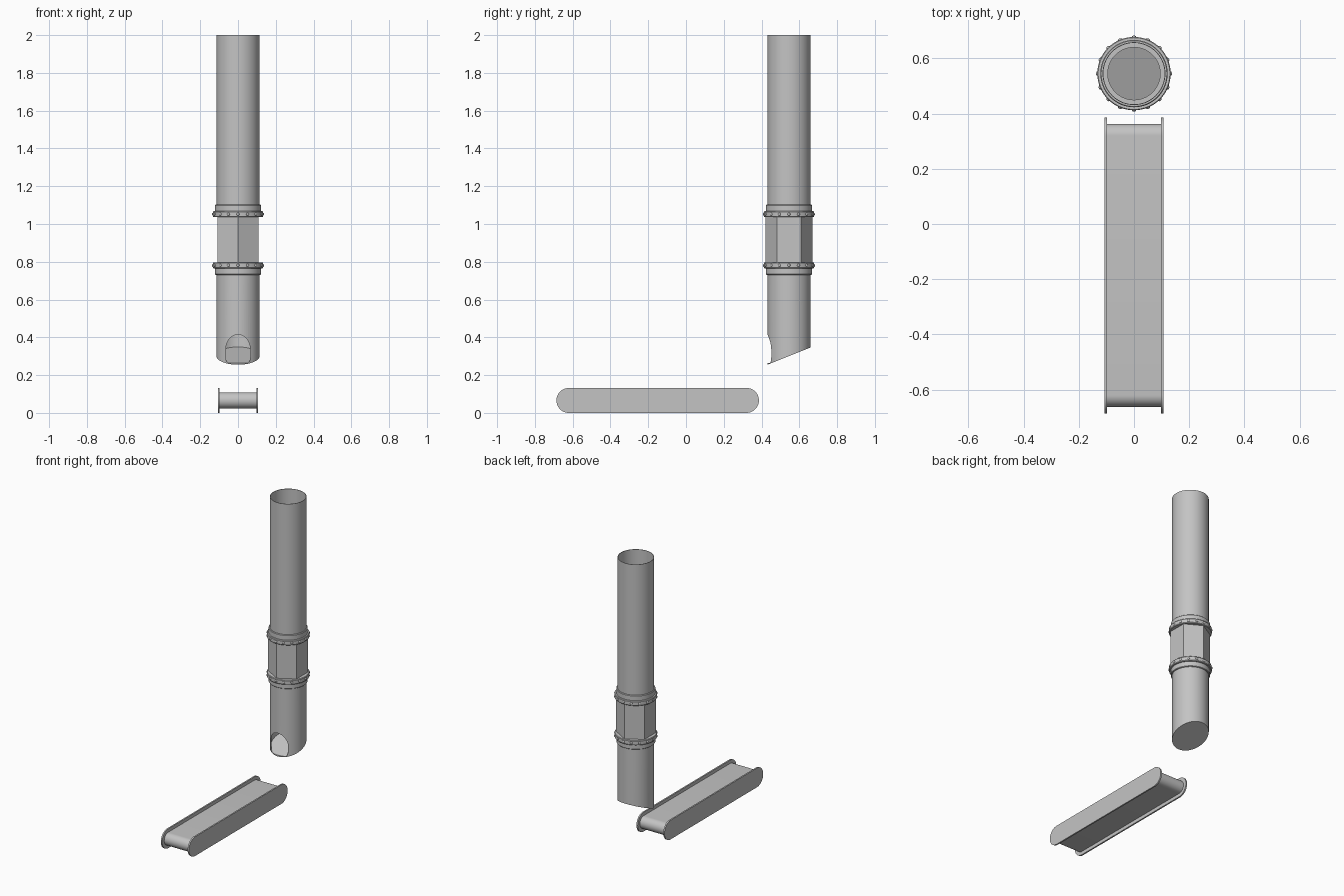
import bpy, bmesh, math
from mathutils import Matrix

if "Cube" in bpy.data.objects:
    bpy.data.objects.remove(bpy.data.objects["Cube"])

PY = 0.545          # pipe axis position in y
R = 0.114           # pipe radius
SEG = 64

grey = bpy.data.materials.new("light grey metal")
grey.diffuse_color = (0.55, 0.55, 0.55, 1)
grey.use_nodes = True
grey.node_tree.nodes["Principled BSDF"].inputs["Base Color"].default_value = grey.diffuse_color


def finish(name, bm, angle=30):
    bmesh.ops.recalc_face_normals(bm, faces=bm.faces)
    me = bpy.data.meshes.new(name)
    bm.to_mesh(me)
    bm.free()
    ob = bpy.data.objects.new(name, me)
    bpy.context.collection.objects.link(ob)
    me.materials.append(grey)
    smooth(ob, angle)
    return ob


def smooth(ob, angle=30):
    bpy.ops.object.select_all(action='DESELECT')
    ob.select_set(True)
    bpy.context.view_layer.objects.active = ob
    bpy.ops.object.shade_smooth_by_angle(angle=math.radians(angle))


def floor_z(y):
    """Height of the slanted chute floor."""
    return 0.255 + 0.4 * (y - (PY - R))


def lathe(name, profile, seg=SEG, turn=0.0, slant=False):
    """Spin a closed (radius, z) profile round the pipe axis."""
    bm = bmesh.new()
    rings = []
    for i in range(seg):
        a = turn + 2 * math.pi * i / seg
        ring = []
        for r, z in profile:
            y = PY + r * math.sin(a)
            ring.append(bm.verts.new((r * math.cos(a), y, floor_z(y) + z if slant and z < 0.1 else z)))
        rings.append(ring)
    n = len(profile)
    for i in range(seg):
        p, q = rings[i], rings[(i + 1) % seg]
        for j in range(n):
            k = (j + 1) % n
            bm.faces.new((p[j], q[j], q[k], p[k]))
    return finish(name, bm)


def prism(name, pts, axis, lo, hi):
    """Extrude an outline along x (points are y, z) or y (points are x, z)."""
    bm = bmesh.new()
    def put(p, d):
        return (d, p[0], p[1]) if axis == 'x' else (p[0], d, p[1])
    a = [bm.verts.new(put(p, lo)) for p in pts]
    b = [bm.verts.new(put(p, hi)) for p in pts]
    bm.faces.new(a)
    bm.faces.new(b)
    for i in range(len(pts)):
        j = (i + 1) % len(pts)
        bm.faces.new((a[i], a[j], b[j], b[i]))
    return finish(name, bm)


def stadium(r, y0=-0.62, y1=0.32, z=0.066, n=24):
    pts = []
    for cy, start in ((y1, -math.pi / 2), (y0, math.pi / 2)):
        for i in range(n + 1):
            a = start + math.pi * i / n
            pts.append((cy + r * math.cos(a), z + r * math.sin(a)))
    return pts


# Conveyor: belt loop between two side plates
prism("conveyor_belt", stadium(0.043), 'x', -0.098, 0.098)
for side, lo in (("left", -0.107), ("right", 0.097)):
    prism("side_plate_" + side, stadium(0.066), 'x', lo, lo + 0.010)

# Upper pipe, open at the top
W = R - 0.003
lathe("upper_pipe", [(R, 1.05), (R, 2.0), (W, 2.0), (W, 1.05)])

# Hexagonal middle section with corners to the front and back
lathe("hex_section", [(0.125, 0.78), (0.125, 1.05), (0.121, 1.05), (0.121, 0.78)],
      seg=6, turn=math.pi / 2)

# Lower pipe, cut at a slant, with an arched outlet at the front
lower = lathe("lower_pipe", [(R, 0.0), (R, 0.78), (W, 0.78), (W, 0.0)], slant=True)
arch = [(-0.055, 0.264), (0.055, 0.264), (0.062, 0.275), (0.065, 0.295)]
arch += [(0.065 * math.cos(math.pi * i / 24), 0.335 + 0.08 * math.sin(math.pi * i / 24))
         for i in range(25)]
arch += [(-0.065, 0.295), (-0.062, 0.275)]
cutter = prism("outlet_cutter", arch, 'y', 0.35, PY - 0.04)
cutter.hide_render = True
mod = lower.modifiers.new("outlet", 'BOOLEAN')
mod.operation = 'DIFFERENCE'
mod.solver = 'EXACT'
mod.object = cutter
bpy.context.view_layer.objects.active = lower
bpy.ops.object.modifier_apply(modifier=mod.name)
bpy.data.objects.remove(cutter)
smooth(lower)

# Slanted floor closing the lower pipe
bm = bmesh.new()
for dz in (0.0, 0.004):
    ring = []
    for i in range(SEG):
        a = 2 * math.pi * i / SEG
        y = PY + (R - 0.001) * math.sin(a)
        ring.append(bm.verts.new(((R - 0.001) * math.cos(a), y, floor_z(y) + dz)))
    bm.faces.new(ring)
    if dz:
        for i in range(SEG):
            j = (i + 1) % SEG
            bm.faces.new((low[i], low[j], ring[j], ring[i]))
    low = ring
finish("chute_floor", bm)


# Bolted joints: flange ring, stepped collar and sixteen bolt heads
def joint(name, z, s):
    prof = [(0.095, -0.016), (0.130, -0.016), (0.133, -0.012), (0.133, 0.012),
            (0.130, 0.016), (0.122, 0.016), (0.122, 0.047), (0.119, 0.050),
            (0.112, 0.050), (0.112, 0.016), (0.095, 0.016)]
    lathe(name + "_flange", [(r, z + s * h) for r, h in prof])
    bm = bmesh.new()
    for i in range(16):
        m = (Matrix.Translation((0, PY, z)) @ Matrix.Rotation(math.pi * i / 8, 4, 'Z')
             @ Matrix.Translation((0.132, 0, 0)) @ Matrix.Diagonal((0.75, 1, 1, 1)))
        bmesh.ops.create_uvsphere(bm, u_segments=12, v_segments=8, radius=0.008, matrix=m)
    finish(name + "_bolts", bm, 60)


joint("upper_joint", 1.052, 1)
joint("lower_joint", 0.781, -1)
